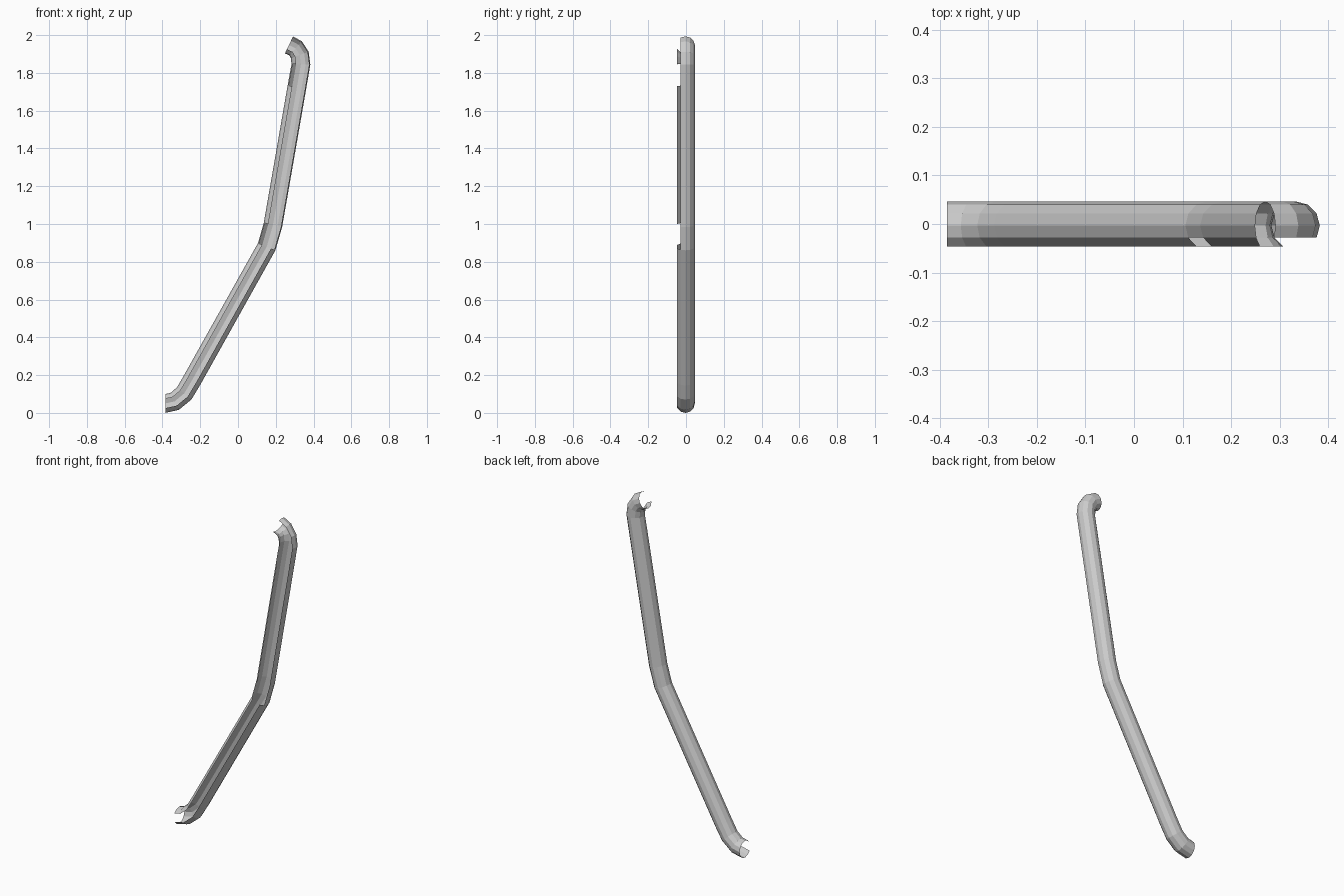
import bpy, bmesh, math
from mathutils import Vector

if "Cube" in bpy.data.objects:
    bpy.data.objects.remove(bpy.data.objects["Cube"])

R = 0.05          # channel radius
SHIFT = -0.0033   # centres the open section on y = 0

# Centre line of the bent channel (x, z)
path = [Vector(p) for p in [
    (-0.385, 0.055), (-0.335, 0.066), (-0.285, 0.108), (-0.245, 0.175),
    (0.152, 0.885), (0.185, 1.0), (0.312, 1.73), (0.333, 1.85),
    (0.327, 1.90), (0.305, 1.935), (0.27, 1.953)]]
last = len(path) - 1

bm = bmesh.new()
rings = []
for i, p in enumerate(path):
    # mitred section: 12-gon with the two front faces left open
    a = (p - path[i - 1]).normalized() if i > 0 else Vector((1, 0))
    b = (path[i + 1] - p).normalized() if i < last else Vector((-0.9, 0.43)).normalized()
    t = (a + b).normalized() if 0 < i < last else (b if i == last else a)
    side = Vector((t.y, -t.x))
    ring = []
    for k in range(11):
        ang = math.radians(30 + 30 * k)
        u = -math.sin(ang) * R
        ring.append(bm.verts.new((p.x + side.x * u, -math.cos(ang) * R + SHIFT,
                                  p.y + side.y * u)))
    rings.append(ring)

# Skin the channel; the lips are interrupted at the bends
for i in range(last):
    for k in range(10):
        if k == 0 and i in (4, 6):      # left lip gaps
            continue
        if k == 9 and i >= 4:           # right lip only on the lower run
            continue
        bm.faces.new((rings[i][k], rings[i][k + 1],
                      rings[i + 1][k + 1], rings[i + 1][k]))

bmesh.ops.delete(bm, geom=[v for v in bm.verts if not v.link_faces], context='VERTS')
bmesh.ops.recalc_face_normals(bm, faces=bm.faces)
# Point the normals outward (the back wall faces +y)
back = max(bm.faces, key=lambda f: f.calc_center_median().y)
if back.normal.y < 0:
    bmesh.ops.reverse_faces(bm, faces=bm.faces)

# Stand on the ground
low = min(v.co.z for v in bm.verts)
bmesh.ops.translate(bm, verts=bm.verts, vec=(0, 0, -low))

mesh = bpy.data.meshes.new("bent_channel")
bm.to_mesh(mesh)
bm.free()
obj = bpy.data.objects.new("bent_channel", mesh)
bpy.context.collection.objects.link(obj)
